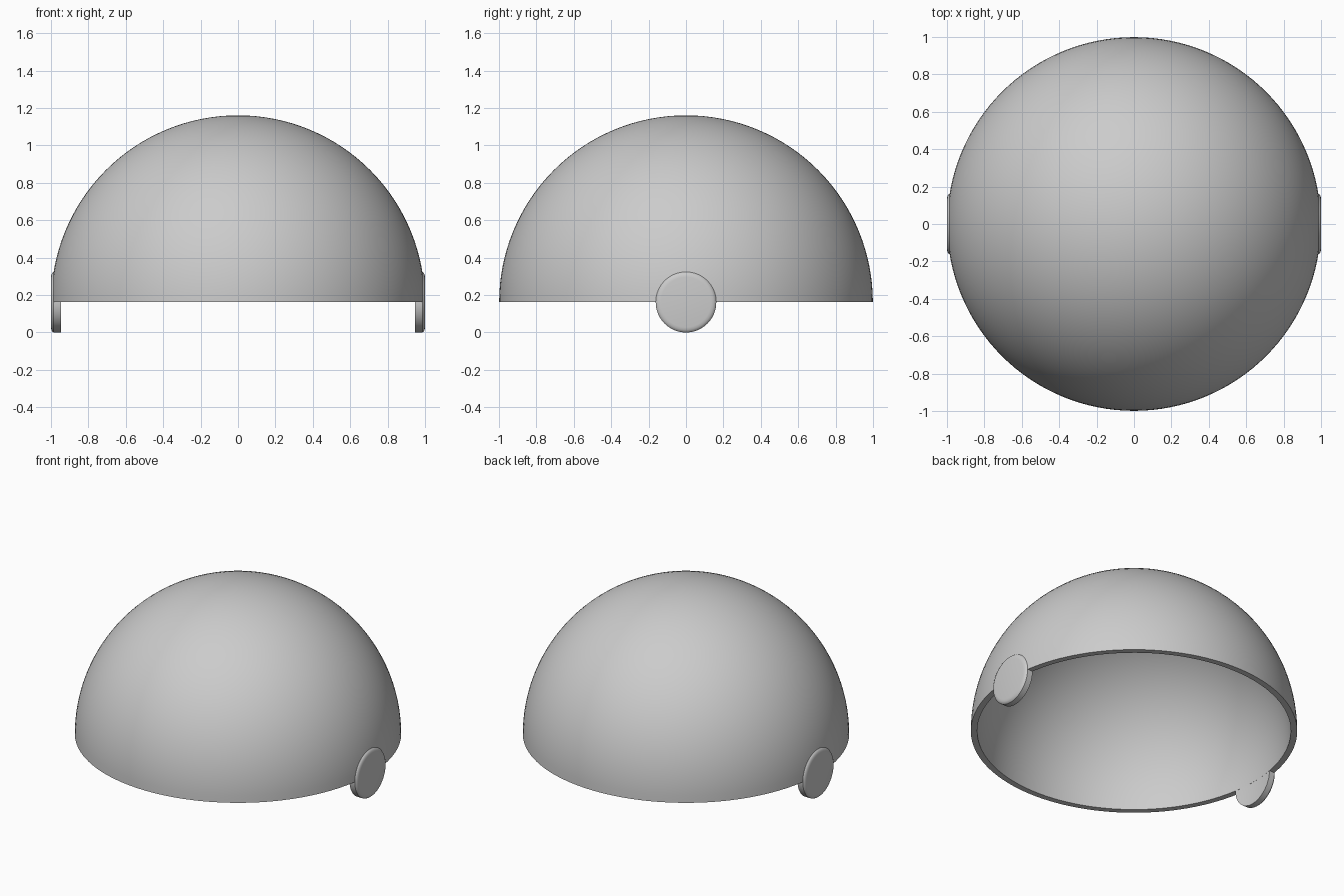
import bpy, bmesh
from math import sin, cos, pi, radians, sqrt
from mathutils import Vector

if "Cube" in bpy.data.objects:
    bpy.data.objects.remove(bpy.data.objects["Cube"])

BASE = 0.162     # height of the rim and of the tab centres
OUTER = 0.999
INNER = 0.96
TAB = 0.162      # tab radius

grey = bpy.data.materials.new("plain grey")
grey.use_nodes = True
colour = (0.6, 0.6, 0.6, 1)
grey.diffuse_color = colour
grey.node_tree.nodes["Principled BSDF"].inputs["Base Color"].default_value = colour


def lathe(name, points, axis, steps, closed):
    """Revolve a profile of points around an axis through the origin."""
    bm = bmesh.new()
    verts = [bm.verts.new(p) for p in points]
    edges = [bm.edges.new(pair) for pair in zip(verts, verts[1:])]
    if closed:
        edges.append(bm.edges.new((verts[-1], verts[0])))
    bmesh.ops.spin(bm, geom=verts + edges, cent=(0, 0, 0), axis=axis,
                   angle=2 * pi, steps=steps, use_merge=False)
    bmesh.ops.remove_doubles(bm, verts=bm.verts, dist=0.0001)
    bmesh.ops.recalc_face_normals(bm, faces=bm.faces)
    mesh = bpy.data.meshes.new(name)
    bm.to_mesh(mesh)
    bm.free()
    mesh.materials.append(grey)
    obj = bpy.data.objects.new(name, mesh)
    bpy.context.collection.objects.link(obj)
    obj.location.z = BASE
    bpy.ops.object.select_all(action="DESELECT")
    obj.select_set(True)
    bpy.context.view_layer.objects.active = obj
    bpy.ops.object.shade_smooth_by_angle(angle=radians(35))
    return obj


# Hollow half-sphere shell with a flat rim
def arc(radius):
    return [Vector((radius * cos(a), 0, radius * sin(a)))
            for a in (pi / 2 * i / 32 for i in range(33))]


lathe("dome_shell", arc(OUTER) + arc(INNER)[::-1], (0, 0, 1), 128, True)

# Round side tabs: hollowed inner face flush with the shell, rounded outer edge
inner_face = [(sqrt((INNER + 0.0005) ** 2 - r * r), r)
              for r in (TAB * i / 6 for i in range(7))]
outer_edge = [(0.986, TAB), (0.993, 0.157), (0.998, 0.147), (1, 0.134), (1, 0)]
for side, name in ((1, "left_tab"), (-1, "right_tab")):
    profile = [Vector((side * x, 0, r)) for x, r in inner_face + outer_edge]
    lathe(name, profile, (1, 0, 0), 64, False)
